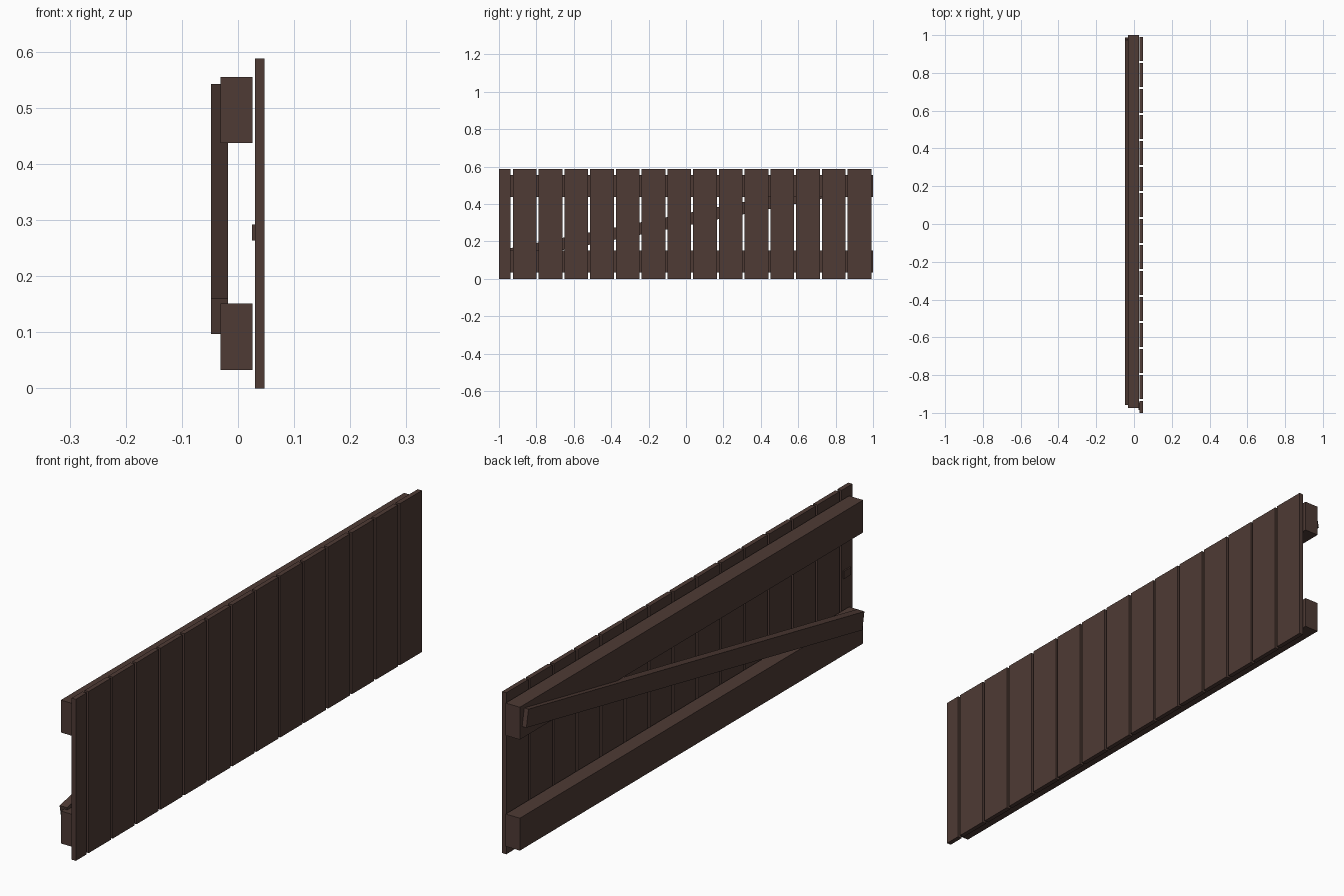
import bpy
import math

if "Cube" in bpy.data.objects:
    bpy.data.objects.remove(bpy.data.objects["Cube"])

# One dark brown wood colour
wood = bpy.data.materials.new("dark_brown_wood")
wood.diffuse_color = (0.077, 0.043, 0.035, 1.0)
wood.use_nodes = True
wood.node_tree.nodes["Principled BSDF"].inputs["Base Color"].default_value = wood.diffuse_color


def box(name, x, y, z, tilt=0.0):
    """Box from (low, high) ranges, optionally tilted about its own x axis."""
    bpy.ops.mesh.primitive_cube_add(size=1)
    ob = bpy.context.object
    ob.name = name
    ob.location = [(a + b) / 2 for a, b in (x, y, z)]
    ob.scale = [b - a for a, b in (x, y, z)]
    ob.rotation_euler[0] = tilt
    ob.data.materials.append(wood)
    return ob


# Two horizontal rails
for name, low in (("lower_rail", 0.033), ("upper_rail", 0.437)):
    box(name, (-0.031, 0.026), (-0.975, 1.0), (low, low + 0.118))

# Diagonal brace rising towards +y across the back
length, depth = 1.970, 0.0643
cy, cz = 0.0145, 0.320
box("diagonal_brace", (-0.048, -0.018),
    (cy - length / 2, cy + length / 2),
    (cz - depth / 2, cz + depth / 2), math.radians(11.2))

# Row of full-width vertical planks with narrow gaps
width, pitch, first = 0.127, 0.1377, -0.926
for i in range(14):
    y = first + i * pitch
    box(f"plank_{i + 1}", (0.030, 0.047), (y, y + width), (0.0, 0.588))

# Narrow end plank and the small block behind it
box("narrow_end_plank", (0.030, 0.047), (-1.0, -0.938), (0.0, 0.588))
box("small_block", (0.025, 0.031), (-0.985, -0.945), (0.264, 0.292))
